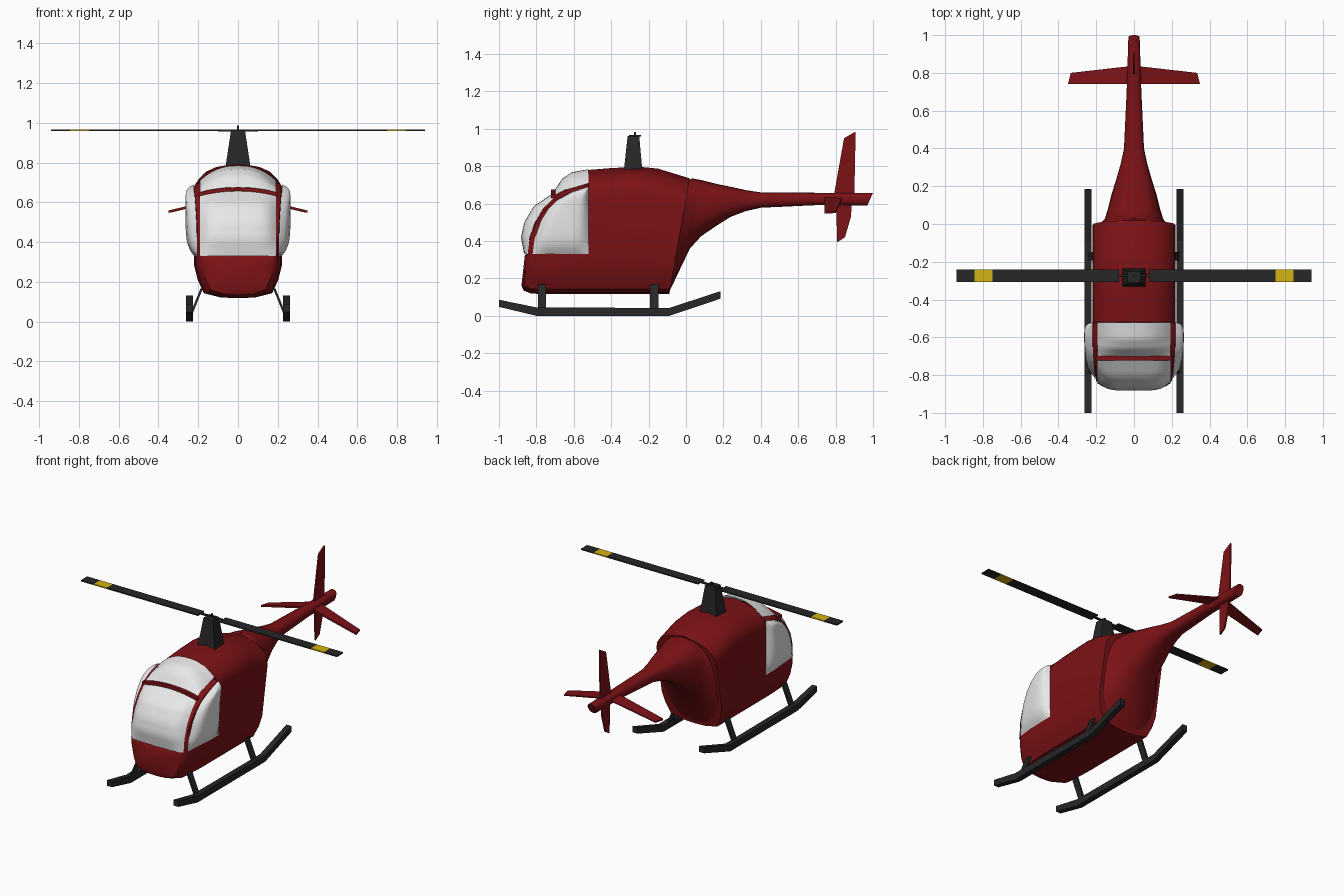
import bpy, bmesh, math
from mathutils import Vector

if "Cube" in bpy.data.objects:
    bpy.data.objects.remove(bpy.data.objects["Cube"])


def material(name, rgb):
    m = bpy.data.materials.new(name)
    m.diffuse_color = (*rgb, 1)
    m.use_nodes = True
    m.node_tree.nodes["Principled BSDF"].inputs["Base Color"].default_value = m.diffuse_color
    return m


RED = material("dark red paint", (0.2, 0.006, 0.008))
GLASS = material("pale glass", (0.8, 0.8, 0.8))
BLACK = material("black metal", (0.02, 0.02, 0.021))
YELLOW = material("yellow band", (0.65, 0.45, 0.005))


def finish(name, bm, mats, angle=35):
    me = bpy.data.meshes.new(name)
    bm.to_mesh(me)
    bm.free()
    for m in mats:
        me.materials.append(m)
    me.shade_smooth()
    me.set_sharp_from_angle(angle=math.radians(angle))
    ob = bpy.data.objects.new(name, me)
    bpy.context.collection.objects.link(ob)
    return ob


def loft(name, rings, mats, angle=35, rule=None):
    """Skin closed rings and cap both ends; rule gives a face its material."""
    bm = bmesh.new()
    vs = [[bm.verts.new(p) for p in r] for r in rings]
    n = len(rings[0])
    for a, b in zip(vs, vs[1:]):
        for i in range(n):
            j = (i + 1) % n
            bm.faces.new((a[i], a[j], b[j], b[i]))
    bm.faces.new(vs[0])
    bm.faces.new(vs[-1])
    bmesh.ops.recalc_face_normals(bm, faces=bm.faces)
    if rule:
        for f in bm.faces:
            f.material_index = rule(f.calc_center_median())
    return finish(name, bm, mats, angle)


def patch(name, rows, mat):
    """Open curved panel, facing away from the middle of the cabin."""
    bm = bmesh.new()
    vs = [[bm.verts.new(p) for p in r] for r in rows]
    for a, b in zip(vs, vs[1:]):
        for i in range(len(a) - 1):
            bm.faces.new((a[i], a[i + 1], b[i + 1], b[i]))
    bmesh.ops.remove_doubles(bm, verts=bm.verts, dist=0.0005)
    bm.normal_update()
    mid = Vector((0, -0.45, 0.4))
    if sum(f.normal.dot(f.calc_center_median() - mid) * f.calc_area() for f in bm.faces) < 0:
        bmesh.ops.reverse_faces(bm, faces=bm.faces)
    return finish(name, bm, [mat], 60)


def resample(pts, n):
    """Evenly spaced parameters along a polyline."""
    out = []
    for k in range(n + 1):
        t = k / n * (len(pts) - 1)
        i = min(int(t), len(pts) - 2)
        out.append(Vector(pts[i]).lerp(Vector(pts[i + 1]), t - i))
    return out


def rect_x(x, y0, y1, z0, z1):
    return [(x, y0, z0), (x, y1, z0), (x, y1, z1), (x, y0, z1)]


def rect_y(y, x0, x1, z0, z1):
    return [(x0, y, z0), (x1, y, z0), (x1, y, z1), (x0, y, z1)]


def rect_z(z, x0, x1, y0, y1):
    return [(x0, y0, z), (x1, y0, z), (x1, y1, z), (x0, y1, z)]


# Cabin shell: rings from the nose to the slanted rear
def cabin_ring(y, zt, zb, w, k, slant=0):
    half = [(0, zt), (.5 * w, zt - .02 * k), (.72 * w, zt - .042 * k), (.88 * w, zt - .075 * k),
            (.97 * w, zt - .105 * k), (w, zt - .15 * k), (w, .28), (.92 * w, .21),
            (.78 * w, zb + .025), (.4 * w, zb + .004), (0, zb)]
    pts = half + [(-x, z) for x, z in half[-2:0:-1]]
    return [(x, y + slant * (z - zt), z) for x, z in pts]


loft("cabin", [cabin_ring(*s) for s in [
    (-.862, .322, .16, .12, .2, .11), (-.852, .335, .135, .175, .2, .08),
    (-.83, .45, .12, .2, .2), (-.80, .53, .118, .207, .2), (-.75, .60, .118, .212, .2),
    (-.70, .65, .118, .216, .2), (-.62, .69, .118, .22, .2), (-.525, .712, .118, .22, .2),
    (-.52, .78, .118, .22, 1), (-.4, .79, .118, .22, 1), (-.25, .797, .118, .22, 1),
    (-.15, .787, .118, .22, 1, .1), (.02, .735, .118, .22, 1, .177)]], [RED])


# Tail cone and boom
def tail_ring(y, zt, zb, w, slant=0, n=24, e=0.82):
    pts = []
    for i in range(n):
        a = 2 * math.pi * i / n
        c, s = math.cos(a), math.sin(a)
        x = w * math.copysign(abs(c) ** e, c)
        z = (zt + zb) / 2 + (zt - zb) / 2 * math.copysign(abs(s) ** e, s)
        pts.append((x, y + slant * (z - zt), z))
    return pts


loft("tail_boom", [tail_ring(*s) for s in [
    (.015, .725, .125, .205, .177), (.032, .735, .36, .155, .03), (.08, .726, .425, .138),
    (.16, .706, .48, .118), (.24, .69, .53, .093), (.32, .672, .56, .07), (.4, .66, .578, .053),
    (.7, .658, .592, .039), (1.0, .658, .59, .03, .45)]], [RED])

# Front windows: side edge follows the posts, middle bulges outward
for name, edge, crown, power in [
    ("windshield", [(-.846, .33), (-.835, .42), (-.805, .505), (-.76, .577), (-.70, .637)],
     [(-.866, .33), (-.882, .42), (-.865, .50), (-.815, .585), (-.71, .657)], 5),
    ("roof_window", [(-.70, .645), (-.65, .672), (-.6, .685), (-.522, .708)],
     [(-.708, .665), (-.66, .735), (-.61, .768), (-.522, .784)], 2.4)]:
    rows = []
    for a, b in zip(resample(edge, 12), resample(crown, 12)):
        row = []
        for i in range(17):
            u = i / 8 - 1
            p = a.lerp(b, 1 - abs(u) ** power)
            row.append((u * .192, p.x, p.y))
        rows.append(row)
    patch(name, rows, GLASS)

# Red bar between the two front windows
loft("window_bar", [rect_x(u * .2, -.722, -.698, .63 + .026 * (1 - u * u), .65 + .026 * (1 - u * u))
                    for u in [i / 6 - 1 for i in range(13)]], [RED])

# Bulged side windows
front_edge = [(-.82, .33), (-.81, .41), (-.775, .51), (-.735, .575), (-.69, .618), (-.61, .662), (-.525, .69)]
for side, sign in (("left", 1), ("right", -1)):
    rows = []
    for j, p in enumerate(resample(front_edge, 18)):
        t = j / 18
        row = []
        for i in range(15):
            s = i / 14
            y = p.x + (-.521 - p.x) * s
            base = .219 - .016 * min(1, max(0, (-.62 - y) / .2))
            bulge = .043 * (1 - abs(2 * s - 1) ** 5) * (1 - abs(2 * t - 1) ** 5)
            row.append((sign * (base + .002 + bulge), y, p.y))
        rows.append(row)
    patch(side + "_window", rows, GLASS)

# Skids and their struts
for side, s in (("left", 1), ("right", -1)):
    loft(side + "_skid", [rect_y(y, s * .226, s * .262, z0, z1) for y, z0, z1 in
                          [(-1, .048, .086), (-.8, 0, .045), (-.09, 0, .042), (.185, .092, .132)]], [BLACK], 10)
    for name, y in (("front", -.77), ("rear", -.17)):
        loft(f"{side}_{name}_strut", [rect_z(z, s * (x - .006), s * (x + .006), y - .022, y + .022)
                                      for z, x in [(.02, .242), (.168, .182)]], [BLACK], 10)

# Rotor mast, hub rod and pin
loft("rotor_mast", [rect_z(.77, -.064, .064, -.333, -.233), rect_z(.962, -.035, .035, -.312, -.25)], [BLACK], 10)
loft("hub_rod", [rect_x(x, -.279, -.267, .957, .967) for x in (-.1, .1)], [BLACK], 10)
loft("hub_pin", [rect_z(z, -.005, .005, -.278, -.268) for z in (.95, .983)], [BLACK], 10)

# Rotor blades with a yellow band near the tip
for side, s in (("left", 1), ("right", -1)):
    loft(side + "_rotor_blade", [rect_x(s * x, -.306, -.24, .958, .966) for x in (.08, .75, .845, .94)],
         [BLACK, YELLOW], 10, lambda c: int(.75 < abs(c.x) < .845))

# Upright fins, cut from thin side profiles
for name, prof in [("upper_fin", [(.79, .64), (.845, .95), (.907, .985), (.9, .64)]),
                   ("lower_fin", [(.803, .61), (.808, .393), (.85, .42), (.882, .53), (.887, .61)])]:
    loft(name, [[(x, y, z) for y, z in prof] for x in (-.005, .005)], [RED], 10)

# Drooping horizontal stabiliser
loft("stabiliser", [[(x, y0, z - .006), (xb, y1, z - .004), (xb, y1, z + .004), (x, y0, z + .006)]
                    for x, xb, y0, y1, z in [(-.35, -.335, .74, .80, .553), (0, 0, .74, .838, .635),
                                             (.35, .335, .74, .80, .553)]], [RED], 10)
